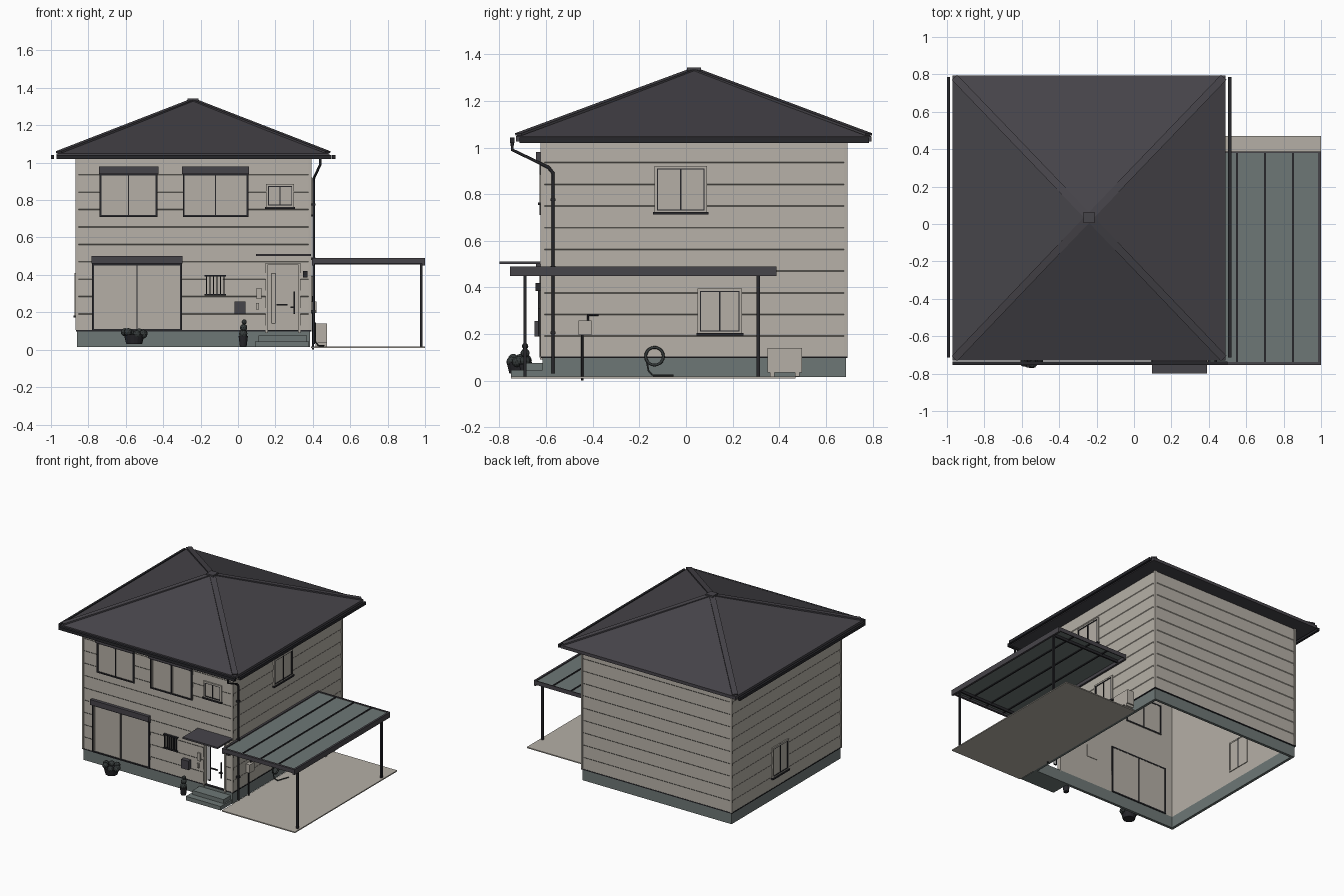
import bpy, bmesh, math, random
from mathutils import Vector, Matrix

cube = bpy.data.objects.get("Cube")
if cube:
    bpy.data.objects.remove(cube, do_unlink=True)
random.seed(3)


def material(name, r, g, b):
    m = bpy.data.materials.new(name)
    m.use_nodes = True
    m.diffuse_color = (r, g, b, 1)
    m.node_tree.nodes["Principled BSDF"].inputs["Base Color"].default_value = (r, g, b, 1)
    return m


BEIGE = material("beige", 0.46, 0.43, 0.38)
ROOF = material("slate", 0.062, 0.058, 0.068)
GREY = material("concrete_grey", 0.155, 0.185, 0.18)
DARK = material("dark_metal", 0.02, 0.02, 0.024)
LEAF = material("dark_leaf", 0.035, 0.042, 0.042)

# House footprint
X0, X1, Y0, Y1 = -0.86, 0.385, -0.615, 0.685


def finish(name, bm, mat):
    bmesh.ops.recalc_face_normals(bm, faces=bm.faces)
    mesh = bpy.data.meshes.new(name)
    bm.to_mesh(mesh)
    bm.free()
    mesh.materials.append(mat)
    ob = bpy.data.objects.new(name, mesh)
    bpy.context.scene.collection.objects.link(ob)
    return ob


def boxes(name, mat, *spans):
    """One object from boxes given as x0, x1, y0, y1, z0, z1."""
    bm = bmesh.new()
    for a, b, c, d, e, f in spans:
        mid = Vector((a + b, c + d, e + f)) / 2
        bmesh.ops.create_cube(bm, size=1, matrix=Matrix.Translation(mid) @ Matrix.Diagonal((b - a, d - c, f - e, 1)))
    return finish(name, bm, mat)


def on_wall(side, u0, u1, z0, z1, w0, w1):
    """Box span on a wall: u runs along it, w outward."""
    if side == "front":
        return u0, u1, Y0 - w1, Y0 - w0, z0, z1
    if side == "left":
        return X1 + w0, X1 + w1, u0, u1, z0, z1
    return X0 - w1, X0 - w0, u0, u1, z0, z1


def tube(name, mat, points, radius, cyclic=False):
    cu = bpy.data.curves.new(name, "CURVE")
    cu.dimensions = "3D"
    cu.bevel_depth = radius
    cu.bevel_resolution = 2
    cu.use_fill_caps = True
    sp = cu.splines.new("POLY")
    sp.points.add(len(points) - 1)
    for p, co in zip(sp.points, points):
        p.co = (*co, 1)
    sp.use_cyclic_u = cyclic
    cu.materials.append(mat)
    ob = bpy.data.objects.new(name, cu)
    bpy.context.scene.collection.objects.link(ob)
    return ob


def shell(name, mat, levels, thickness):
    """Hollow open box; levels are (outward offset, z) going up."""
    bm = bmesh.new()
    loops = levels + [(-thickness, levels[-1][1]), (-thickness, levels[0][1])]
    rings = [[bm.verts.new(c) for c in ((X0 - o, Y0 - o, z), (X1 + o, Y0 - o, z),
                                        (X1 + o, Y1 + o, z), (X0 - o, Y1 + o, z))] for o, z in loops]
    for a, b in zip(rings, rings[1:] + rings[:1]):
        for i in range(4):
            j = (i + 1) % 4
            bm.faces.new((a[i], a[j], b[j], b[i]))
    return finish(name, bm, mat)


# Walls of lapped boards, with the door opening cut out
rows, wall_low, wall_top = 10, 0.1, 1.03
step = (wall_top - wall_low) / rows
laps = []
for k in range(rows):
    laps += [(0.005, wall_low + k * step), (0.002, wall_low + (k + 1) * step - 0.004)]
walls = shell("walls", BEIGE, laps, 0.02)
cutter = boxes("door_cutter", BEIGE, on_wall("front", 0.155, 0.325, 0.08, 0.455, -0.1, 0.1))
cutter.hide_render = True
cutter.hide_set(True)
cut = walls.modifiers.new("door_opening", "BOOLEAN")
cut.operation, cut.object, cut.solver = "DIFFERENCE", cutter, "EXACT"
shell("foundation", GREY, [(0, 0.015), (0, 0.1)], 0.02)
shell("base_trim", DARK, [(0.007, 0.097), (0.007, 0.104)], 0.01)
for i, x in enumerate((X0, X1)):
    for j, y in enumerate((Y0, Y1)):
        boxes(f"corner_trim_{i}{j}", BEIGE, (x - 0.008, x + 0.008, y - 0.008, y + 0.008, 0.104, 1.03))

# Hip roof with ridges and gutters
RX0, RX1, RY0, RY1, CX, CY = -0.97, 0.49, -0.73, 0.795, -0.24, 0.035
bm = bmesh.new()
rings = []
for a, b, c, d, z in ((RX0, RX1, RY0, RY1, 1.025), (RX0, RX1, RY0, RY1, 1.048),
                      (CX - 0.025, CX + 0.025, CY - 0.025, CY + 0.025, 1.33)):
    rings.append([bm.verts.new((x, y, z)) for x, y in ((a, c), (b, c), (b, d), (a, d))])
bm.faces.new(rings[0])
bm.faces.new(rings[2])
for a, b in zip(rings, rings[1:]):
    for i in range(4):
        bm.faces.new((a[i], a[(i + 1) % 4], b[(i + 1) % 4], b[i]))
finish("roof", bm, ROOF)
bm = bmesh.new()
for x, y in ((RX0, RY0), (RX1, RY0), (RX1, RY1), (RX0, RY1)):
    p, q = Vector((x, y, 1.052)), Vector((CX, CY, 1.335))
    p = p.lerp(q, 0.015)
    rot = (q - p).to_track_quat("X", "Z").to_matrix().to_4x4()
    bmesh.ops.create_cube(bm, size=1, matrix=Matrix.Translation((p + q) / 2) @ rot
                          @ Matrix.Diagonal(((q - p).length, 0.04, 0.01, 1)))
finish("hip_ridges", bm, ROOF)
boxes("roof_cap", ROOF, (CX - 0.03, CX + 0.03, CY - 0.03, CY + 0.03, 1.325, 1.342))
boxes("gutters", DARK, (-1, -0.983, -0.715, 0.785, 1.02, 1.042), (0.503, 0.52, -0.715, 0.785, 1.02, 1.042),
      (-0.97, 0.5, -0.755, -0.736, 1.02, 1.042))
tube("downpipe", DARK, [(0.44, -0.745, 1.03), (0.44, -0.745, 0.99), (0.405, -0.59, 0.915),
                        (0.405, -0.57, 0.89), (0.405, -0.57, 0.03)], 0.007)
boxes("pipe_brackets", DARK, *[(0.385, 0.415, -0.58, -0.56, z, z + 0.012) for z in (0.2, 0.48, 0.77)])


def window(name, side, u0, u1, z0, z1, shutter=False):
    t, m = 0.01, (u0 + u1) / 2
    boxes(name + "_glass", BEIGE, on_wall(side, u0, u1, z0, z1, -0.024, 0.007))
    uprights = [(u0, u0 + t), (m - 0.003, m + 0.003), (u1 - t, u1)]
    # Dark surround on shuttered windows, pale surround with dark sash on others
    bars = [on_wall(side, a, b, z0, z1, -0.026, 0.013) for a, b in uprights]
    bars += [on_wall(side, u0, u1, a, b, -0.026, 0.013) for a, b in ((z0, z0 + t), (z1 - t, z1))]
    if shutter:
        boxes(name + "_frame", DARK, *bars)
        boxes(name + "_shutter_box", ROOF, on_wall(side, u0 - 0.004, u1 + 0.004, z1, z1 + 0.04, 0, 0.028))
        s = t + 0.004
        boxes(name + "_sash", BEIGE, *[on_wall(side, a, a + 0.006, z0 + s, z1 - s, 0, 0.01)
                                       for a in (u0 + s, m - 0.012, m + 0.006, u1 - s - 0.006)])
    else:
        boxes(name + "_frame", BEIGE, *bars[:1], *bars[2:])
        i, s = t, 0.005
        boxes(name + "_sash", DARK, bars[1],
              *[on_wall(side, a, a + s, z0 + i, z1 - i, 0, 0.012) for a in (u0 + i, u1 - i - s)],
              *[on_wall(side, u0 + i, u1 - i, a, a + s, 0, 0.012) for a in (z0 + i, z1 - i - s)])
        boxes(name + "_sill", DARK, on_wall(side, u0 - 0.006, u1 + 0.006, z0 - 0.007, z0 + 0.004, 0, 0.02))


window("upper_right_window", "front", -0.74, -0.43, 0.71, 0.94, True)
window("upper_middle_window", "front", -0.295, 0.055, 0.71, 0.94, True)
window("patio_window", "front", -0.78, -0.3, 0.1, 0.46, True)
window("small_upper_window", "front", 0.15, 0.3, 0.76, 0.885)
window("left_upper_window", "left", -0.135, 0.09, 0.72, 0.92)
window("left_lower_window", "left", 0.05, 0.24, 0.2, 0.395)
window("right_lower_window", "right", 0.02, 0.21, 0.18, 0.41)

# Barred window
boxes("barred_window_glass", BEIGE, on_wall("front", -0.17, -0.08, 0.3, 0.39, -0.024, 0.007))
boxes("window_bars", DARK, *[on_wall("front", -0.18, -0.065, z, z + 0.008, 0, 0.02) for z in (0.29, 0.392)],
      *[on_wall("front", u, u + 0.005, 0.29, 0.4, 0.008, 0.02) for u in [-0.172 + k * 0.019 for k in range(6)]])

# Door opening with frame, slit and handles
boxes("door_frame", BEIGE, on_wall("front", 0.147, 0.157, 0.09, 0.463, -0.02, 0.012),
      on_wall("front", 0.323, 0.333, 0.09, 0.463, -0.02, 0.012),
      on_wall("front", 0.147, 0.333, 0.453, 0.463, -0.02, 0.012))
boxes("door_slit", DARK, *[on_wall("front", u, u + 0.003, 0.14, 0.41, -0.005, 0.005) for u in (0.178, 0.198)],
      *[on_wall("front", 0.178, 0.201, z, z + 0.003, -0.005, 0.005) for z in (0.14, 0.407)])
boxes("door_handles", DARK, on_wall("front", 0.298, 0.304, 0.19, 0.31, 0.01, 0.02),
      on_wall("front", 0.205, 0.265, 0.235, 0.243, 0, 0.01), on_wall("front", 0.28, 0.304, 0.222, 0.23, 0, 0.015))
boxes("door_canopy", ROOF, (0.097, 0.39, -0.8, Y0, 0.5, 0.512))
boxes("entrance_steps", GREY, (0.09, 0.38, -0.75, Y0, 0.015, 0.045), (0.11, 0.37, -0.7, Y0, 0.045, 0.075))
boxes("mailbox", ROOF, on_wall("front", -0.02, 0.04, 0.19, 0.257, 0, 0.035))
boxes("porch_lamp", DARK, on_wall("front", 0.347, 0.372, 0.385, 0.42, 0, 0.03))
boxes("intercom", BEIGE, on_wall("front", 0.1, 0.125, 0.27, 0.33, 0, 0.014),
      on_wall("front", 0.097, 0.112, 0.215, 0.25, 0, 0.014))

# Carport and parking slab
boxes("parking_slab", BEIGE, (0.39, 1, -0.75, 0.47, 0.01, 0.018))
boxes("carport_panels", GREY, (0.41, 0.99, -0.74, 0.385, 0.474, 0.482))
boxes("carport_ribs", DARK, *[(x - 0.005, x + 0.005, -0.74, 0.385, 0.468, 0.487) for x in (0.55, 0.7, 0.85)])
boxes("carport_rim", ROOF, (0.395, 0.41, -0.755, 0.387, 0.45, 0.49), (0.985, 1, -0.755, 0.387, 0.45, 0.49),
      (0.395, 1, -0.755, -0.738, 0.46, 0.49), (0.395, 1, 0.38, 0.387, 0.46, 0.49))
boxes("carport_beams", DARK, *[(0.4, 0.99, y - 0.006, y + 0.006, 0.455, 0.474) for y in (-0.69, 0.31)])
boxes("carport_posts", DARK, *[(0.974, 0.987, y - 0.007, y + 0.007, 0.018, 0.46) for y in (-0.69, 0.31)])

# Utilities on the left wall
boxes("outdoor_unit", BEIGE, (0.415, 0.475, 0.35, 0.497, 0.035, 0.14),
      *[(0.415, 0.475, y, y + 0.02, 0.018, 0.035) for y in (0.36, 0.467)])
boxes("meter_box", BEIGE, (X1, 0.42, -0.46, -0.405, 0.195, 0.258))
tube("meter_pipe", DARK, [(0.4, -0.445, 0.2), (0.4, -0.445, 0)], 0.005)
tube("meter_conduit", DARK, [(0.4, -0.42, 0.255), (0.4, -0.42, 0.282), (0.4, -0.375, 0.282)], 0.005)
arc = [(0.41, -0.135 + 0.038 * math.cos(a), 0.105 + 0.038 * math.sin(a))
       for a in [k * math.tau / 20 for k in range(20)]]
tube("hose_coil", LEAF, arc, 0.006, True)
tube("hose_end", LEAF, [(0.41, -0.17, 0.09), (0.415, -0.16, 0.04), (0.43, -0.14, 0.022), (0.46, -0.055, 0.022)], 0.004)


# Planters with foliage
def foliage(name, balls):
    bm = bmesh.new()
    for co, r in balls:
        bmesh.ops.create_icosphere(bm, subdivisions=2, radius=r, matrix=Matrix.Translation(co))
    finish(name, bm, LEAF)


def pot(name, co, r0, r1, h):
    bm = bmesh.new()
    bmesh.ops.create_cone(bm, cap_ends=True, segments=16, radius1=r0, radius2=r1, depth=h,
                          matrix=Matrix.Translation(co))
    finish(name, bm, DARK)


pot("round_planter", (-0.555, -0.715, 0.055), 0.042, 0.055, 0.05)
foliage("planter_flowers", [((-0.555 + 0.05 * math.cos(k), -0.715 + 0.035 * math.sin(k),
                              0.09 + random.uniform(-0.01, 0.012)), 0.022) for k in range(7)])
pot("door_pot", (0.028, -0.69, 0.045), 0.018, 0.025, 0.055)
foliage("door_shrub", [((0.028, -0.69, 0.085), 0.023), ((0.03, -0.69, 0.118), 0.02), ((0.033, -0.69, 0.148), 0.014)])
